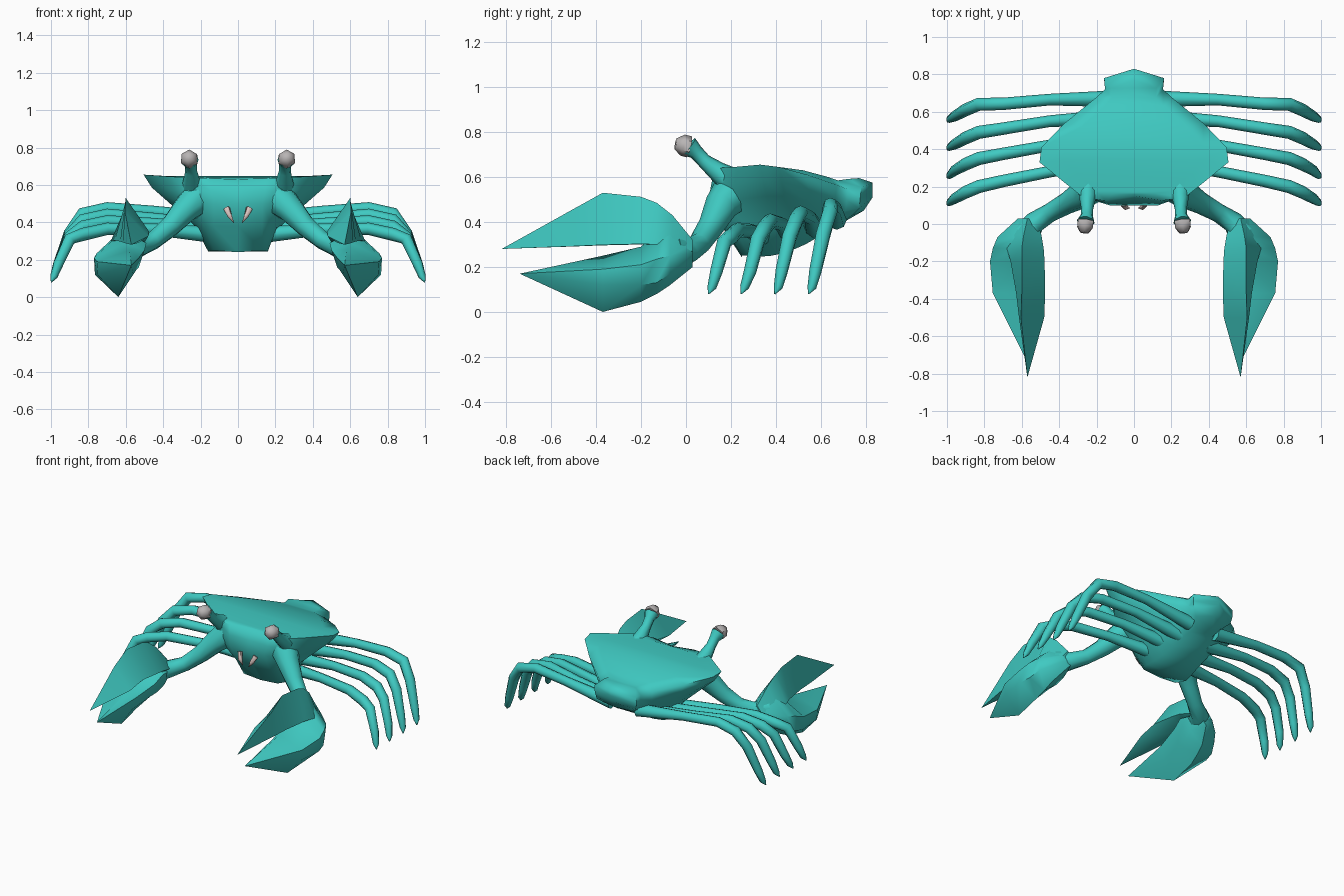
import bpy, bmesh, math
from mathutils import Vector


def material(name, rgb):
    m = bpy.data.materials.new(name)
    m.diffuse_color = (*rgb, 1)
    return m


TEAL = material("teal_shell", (0.05, 0.59, 0.54))
GREY = material("eye_grey", (0.48, 0.46, 0.46))
PINK = material("fang_pink", (0.70, 0.55, 0.52))


def loft(name, rings, mat, mirror=True, angle=60):
    """Skin a list of equal, even-sized point rings and close both ends."""
    bm = bmesh.new()
    vs = [[bm.verts.new(p) for p in r] for r in rings]
    n = len(vs[0])
    for a, b in zip(vs, vs[1:]):
        for i in range(n):
            j = (i + 1) % n
            bm.faces.new((a[i], a[j], b[j], b[i]))
    for r in (vs[0], vs[-1]):
        for i in range(n // 2):
            quad = list(dict.fromkeys((r[i], r[i + 1], r[n - i - 1], r[(n - i) % n])))
            if len(quad) > 2:
                bm.faces.new(quad)
    bmesh.ops.remove_doubles(bm, verts=bm.verts, dist=0.0005)
    bmesh.ops.recalc_face_normals(bm, faces=bm.faces)
    me = bpy.data.meshes.new(name)
    bm.to_mesh(me)
    bm.free()
    me.materials.append(mat)
    ob = bpy.data.objects.new(name, me)
    bpy.context.collection.objects.link(ob)
    bpy.ops.object.select_all(action='DESELECT')
    ob.select_set(True)
    bpy.context.view_layer.objects.active = ob
    bpy.ops.object.shade_smooth_by_angle(angle=math.radians(angle))
    if mirror:
        ob.modifiers.new("mirror", 'MIRROR').use_mirror_merge = False
    return ob


def tube(name, path, mat, sides=8, angle=60):
    """Round limb along (x, y, z, radius) points."""
    pts = [Vector(p[:3]) for p in path]
    rings = []
    for k, p in enumerate(pts):
        t = (pts[min(k + 1, len(pts) - 1)] - pts[max(k - 1, 0)]).normalized()
        u = (Vector((0, 0, 1)) - t * t.z).normalized()
        v = t.cross(u)
        rings.append([p + path[k][3] * (math.cos(a) * u + math.sin(a) * v)
                      for a in (2 * math.pi * i / sides for i in range(sides))])
    return loft(name, rings, mat, angle=angle)


def full(half):
    """Mirror a half outline, front centre to back centre, into a ring."""
    return half + [(-x, y, z) for x, y, z in reversed(half[1:-1])]


# Body: rim of the shell, flank, lower flank, belly
rim = [(0, .15, .63), (.15, .125, .635), (.27, .14, .64), (.37, .22, .645),
       (.505, .33, .655), (.495, .41, .645), (.37, .54, .61), (.21, .67, .565),
       (.155, .72, .545), (.16, .78, .555), (0, .83, .575)]
flank = [(0, .10, .50), (.13, .10, .50), (.24, .14, .50), (.31, .24, .50),
         (.38, .36, .515), (.36, .44, .515), (.28, .55, .48), (.18, .66, .45),
         (.13, .71, .45), (.15, .77, .46), (0, .83, .51)]
lower = [(0, .16, .38), (.13, .165, .38), (.18, .21, .38), (.21, .28, .38),
         (.23, .36, .38), (.22, .44, .38), (.20, .55, .38), (.15, .64, .40),
         (.11, .69, .42), (.11, .74, .43), (0, .79, .45)]
belly = [(0, .25, .24), (.13, .25, .25), (.15, .28, .25), (.16, .32, .245),
         (.15, .38, .25), (.14, .45, .265), (.12, .53, .30), (.10, .60, .34),
         (.08, .64, .37), (.07, .68, .39), (0, .72, .41)]
# flat top inset from the rim, and a bulge under the overhanging edge
crown_z = [.635, .635, .64, .642, .647, .645, .63, .60, .585, .592, .595]
crown = [(x * .75, .40 + (y - .40) * .86, z) for (x, y, _), z in zip(rim, crown_z)]
under = [((a[0] + b[0]) * .52, (a[1] + b[1]) / 2, (a[2] + b[2]) / 2)
         for a, b in zip(rim, flank)]
loft("body", [full(r) for r in (crown, rim, under, flank, lower, belly)], TEAL,
     mirror=False, angle=80)

# Eye stalks and eyes
tube("eye_stalk", [(.245, .20, .585, .06), (.248, .14, .625, .045), (.25, .08, .672, .032),
                   (.252, .045, .71, .033), (.258, .012, .735, .048)], TEAL)
tube("eye", [(.258, .016, .734, .048), (.262, -.015, .742, .048),
             (.266, -.046, .748, .025)], GREY, sides=6, angle=60)

# Fangs
tube("fang", [(.06, .11, .475, .018), (.045, .088, .435, .014),
              (.02, .085, .395, .0001)], PINK, sides=6)

# Claw arms
tube("claw_arm", [(.20, .22, .54, .10), (.28, .155, .47, .075), (.36, .11, .38, .058),
                  (.45, .06, .305, .05), (.53, .01, .27, .058), (.58, -.06, .27, .075)], TEAL)


def claw(name, sections, tip):
    """Finger from (y, outline points) cross sections to a point."""
    rings = [[(x, y, z) for x, z in pts] for y, *pts in sections]
    loft(name, rings + [[tip] * len(rings[0])], TEAL, angle=50)


# Upper finger: ridge, outer, base, inner
claw("upper_claw", [
    (.03, (.57, .32), (.61, .27), (.57, .24), (.52, .27)),
    (-.06, (.59, .43), (.67, .27), (.57, .24), (.495, .30)),
    (-.13, (.60, .485), (.68, .30), (.55, .29), (.483, .32)),
    (-.20, (.60, .512), (.66, .302), (.54, .30), (.478, .33)),
    (-.37, (.60, .53), (.63, .298), (.53, .296), (.475, .35)),
    (-.50, (.605, .458), (.615, .292), (.53, .291), (.48, .325))], (.57, -.82, .28))
# Lower finger: top, outer, outer below, keel, inner below, inner
claw("lower_claw", [
    (.03, (.57, .30), (.62, .26), (.61, .23), (.57, .20), (.54, .23), (.52, .26)),
    (-.07, (.61, .37), (.73, .25), (.72, .17), (.62, .12), (.52, .19), (.50, .28)),
    (-.13, (.62, .35), (.755, .235), (.75, .13), (.63, .08), (.53, .16), (.49, .29)),
    (-.20, (.60, .29), (.77, .21), (.765, .12), (.64, .045), (.54, .15), (.50, .25)),
    (-.37, (.58, .25), (.755, .19), (.75, .12), (.64, .0), (.56, .12), (.53, .21))],
    (.57, -.74, .17))

# Walking legs: root y/z, thigh y, knee y, tip y, arch height
legs = [(.35, .33, .28, .20, .10, .365), (.46, .35, .42, .35, .245, .405),
        (.57, .37, .55, .49, .395, .44), (.67, .41, .665, .64, .545, .475)]
for i, (ry, rz, ty, ky, ey, h) in enumerate(legs, 1):
    tube(f"leg_{i}", [(.10, ry, rz, .045), (.45, ty, (rz + h) / 2 + .015, .031),
                      (.70, (ty + ky) / 2 - .01, h, .033), (.83, ky, h - .03, .035),
                      (.90, ky - .03, .31 + (h - .365) * .3, .034), (.96, ky - .065, .18, .028),
                      (.985, ey + .015, .11, .02), (.998, ey, .08, .003)], TEAL)
